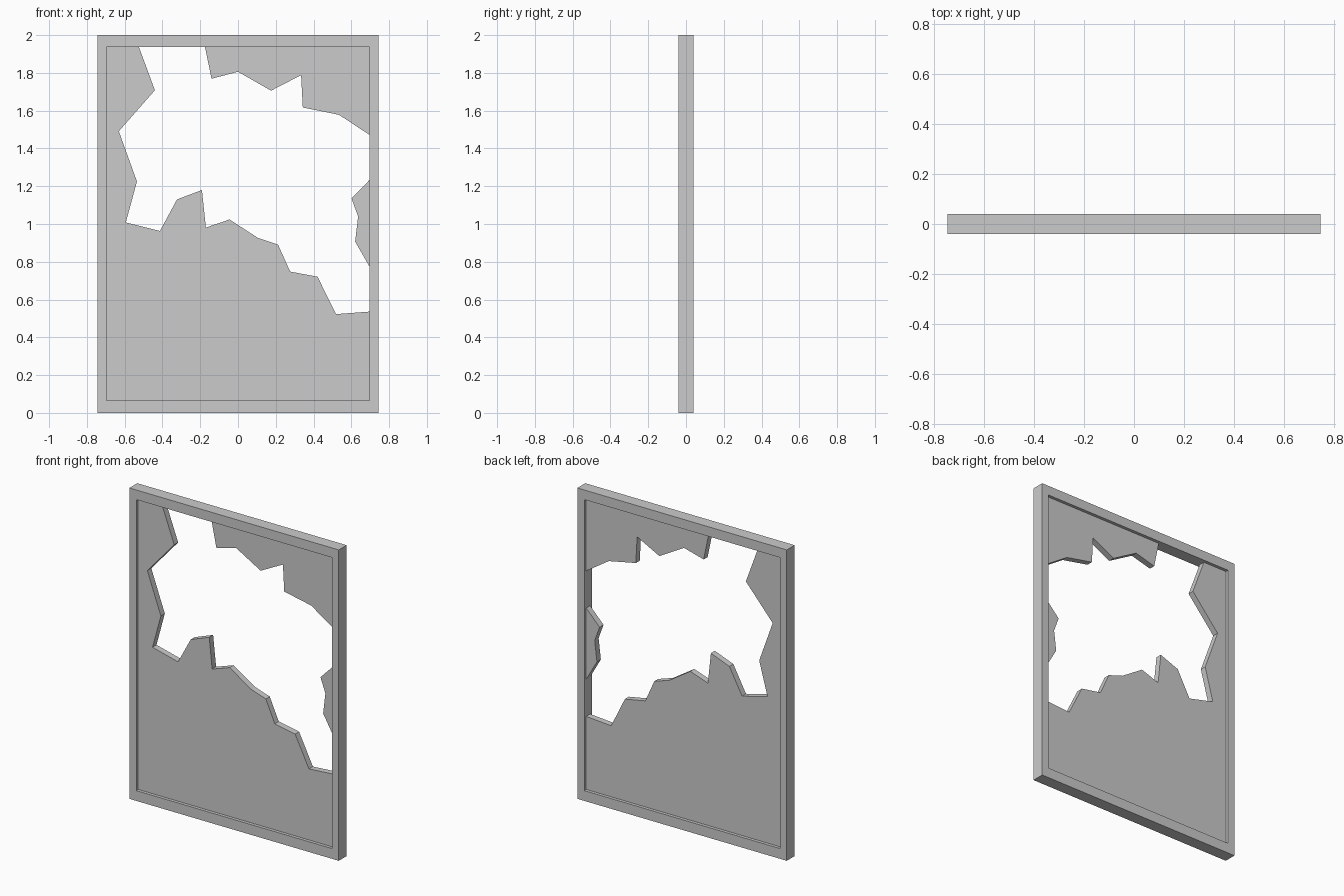
import bpy, bmesh

if "Cube" in bpy.data.objects:
    bpy.data.objects.remove(bpy.data.objects["Cube"])

W, H, D = 0.745, 2.0, 0.04        # frame half width, height, half depth
IX, Z0, Z1 = 0.696, 0.066, 1.938  # opening half width, bottom, top
PANE = 0.02                       # pane half thickness


def finish(name, bm):
    bmesh.ops.recalc_face_normals(bm, faces=bm.faces)
    mesh = bpy.data.meshes.new(name)
    bm.to_mesh(mesh)
    bm.free()
    obj = bpy.data.objects.new(name, mesh)
    bpy.context.collection.objects.link(obj)
    return obj


def plate(name, outline, half):
    """Extrude an (x, z) outline symmetrically about y = 0."""
    bm = bmesh.new()
    face = bm.faces.new([bm.verts.new((x, -half, z)) for x, z in outline])
    ext = bmesh.ops.extrude_face_region(bm, geom=[face])
    verts = [v for v in ext["geom"] if isinstance(v, bmesh.types.BMVert)]
    bmesh.ops.translate(bm, verts=verts, vec=(0, 2 * half, 0))
    return finish(name, bm)


# Frame: rectangular section swept around four mitred corners
def ring(bm, x, z0, z1, y):
    return [bm.verts.new((a, y, b)) for a, b in ((-x, z0), (x, z0), (x, z1), (-x, z1))]


bm = bmesh.new()
loops = [ring(bm, W, 0, H, -D), ring(bm, W, 0, H, D),
         ring(bm, IX, Z0, Z1, D), ring(bm, IX, Z0, Z1, -D)]
for i in range(4):
    a, b = loops[i], loops[(i + 1) % 4]
    for j in range(4):
        k = (j + 1) % 4
        bm.faces.new((a[j], a[k], b[k], b[j]))
finish("frame", bm)

# Large remaining pane: bottom and left side
plate("pane_lower", [
    (IX, Z0), (IX, 0.536), (0.519, 0.523), (0.421, 0.721), (0.276, 0.748),
    (0.212, 0.891), (0.106, 0.926), (-0.045, 1.024), (-0.17, 0.981),
    (-0.191, 1.18), (-0.323, 1.13), (-0.413, 0.963), (-0.594, 1.008),
    (-0.535, 1.225), (-0.631, 1.491), (-0.44, 1.708), (-0.525, Z1),
    (-IX, Z1), (-IX, Z0)], PANE)

# Shard in the upper right corner
plate("pane_upper", [
    (IX, Z1), (-0.175, Z1), (-0.14, 1.769), (0, 1.806), (0.175, 1.706),
    (0.334, 1.788), (0.343, 1.617), (0.535, 1.578), (IX, 1.472)], PANE)

# Small shard on the right edge
plate("pane_side_shard", [
    (IX, 1.233), (0.601, 1.135), (0.636, 1.04), (0.62, 0.907), (IX, 0.775)], PANE)
